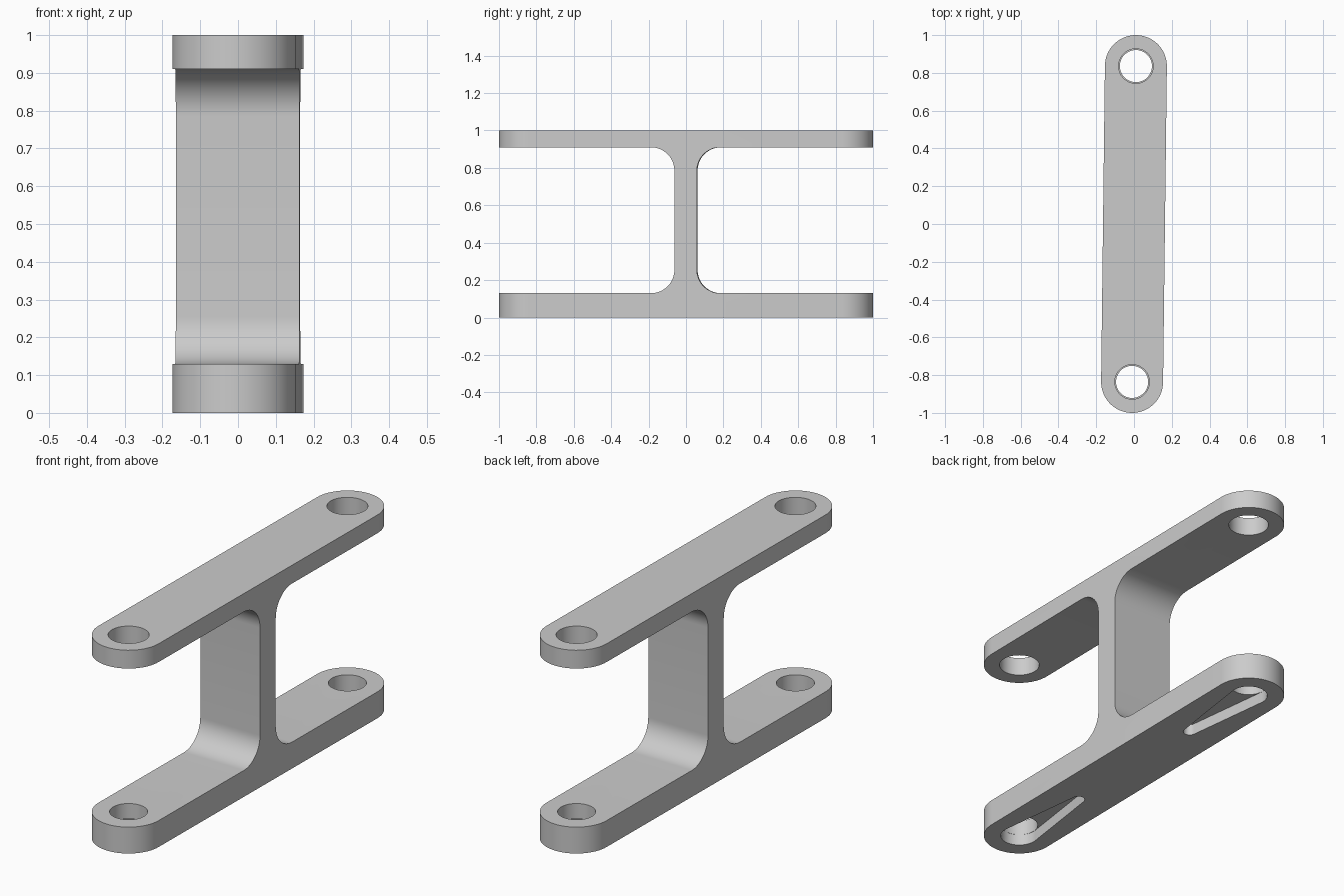
import bpy, bmesh, math
from mathutils import Matrix

cube = bpy.data.objects.get("Cube")
if cube:
    bpy.data.objects.remove(cube, do_unlink=True)

END_Y, END_R = 0.836, 0.164      # hole centres and rounded end radius
TILT = -0.012                    # slight turn of the whole bracket

grey = bpy.data.materials.new("plain grey")
grey.use_nodes = True
colour = (0.6, 0.6, 0.6, 1)
grey.diffuse_color = colour
grey.node_tree.nodes["Principled BSDF"].inputs["Base Color"].default_value = colour


def arc(cx, cy, r, start, end, steps=32):
    """Points along an arc, angles in radians."""
    angles = [start + (end - start) * i / steps for i in range(steps + 1)]
    return [(cx + r * math.cos(a), cy + r * math.sin(a)) for a in angles]


def prism(name, outline, low, high, sideways=False):
    """Extrude an outline along z, or along x when sideways (outline is y, z)."""
    bm = bmesh.new()
    place = (lambda a, b: (low, a, b)) if sideways else (lambda a, b: (a, b, low))
    face = bm.faces.new([bm.verts.new(place(a, b)) for a, b in outline])
    grown = bmesh.ops.extrude_face_region(bm, geom=[face])
    verts = [v for v in grown["geom"] if isinstance(v, bmesh.types.BMVert)]
    step = high - low
    bmesh.ops.translate(bm, verts=verts, vec=(step, 0, 0) if sideways else (0, 0, step))
    bmesh.ops.recalc_face_normals(bm, faces=bm.faces)
    mesh = bpy.data.meshes.new(name)
    bm.to_mesh(mesh)
    bm.free()
    mesh.materials.append(grey)
    obj = bpy.data.objects.new(name, mesh)
    bpy.context.collection.objects.link(obj)
    return obj


def cut(target, cutter):
    cutter.hide_render = True
    bpy.context.view_layer.objects.active = target
    mod = target.modifiers.new("cut", 'BOOLEAN')
    mod.operation = 'DIFFERENCE'
    mod.solver = 'EXACT'
    mod.object = cutter
    bpy.ops.object.modifier_apply(modifier=mod.name)
    bpy.data.objects.remove(cutter, do_unlink=True)


# Solid block with rounded ends
pi = math.pi
block = arc(0, END_Y, END_R, 0, pi) + arc(0, -END_Y, END_R, pi, 2 * pi)
bracket = prism("link_bracket", block, 0, 1)

# Side windows with filleted inner corners leave two arms and a web
WEB, FILLET, LOW, HIGH = 0.06, 0.125, 0.13, 0.91
inner = WEB + FILLET
window = ([(1.2, LOW)]
          + arc(inner, LOW + FILLET, FILLET, 1.5 * pi, pi, 16)
          + arc(inner, HIGH - FILLET, FILLET, pi, pi / 2, 16)
          + [(1.2, HIGH)])

# Recess under the lower arm: tapers from the hole to a small round tip
TIP_Y, TIP_R, HOLE_R = 0.43, 0.03, 0.086
lean = math.asin((HOLE_R - TIP_R) / TIP_Y)
recess = (arc(0, END_Y, HOLE_R, -lean, pi + lean)
          + arc(0, END_Y - TIP_Y, TIP_R, pi + lean, 2 * pi - lean, 16))

for side in (1, -1):
    cut(bracket, prism("window_cutter", [(y * side, z) for y, z in window], -0.3, 0.3, True))
    for radius, low, high in ((0.0915, 0.8, 1.1), (0.085, -0.1, 0.3)):
        hole = arc(0, END_Y * side, radius, 0, 2 * pi, 64)[:-1]
        cut(bracket, prism("hole_cutter", hole, low, high))
    cut(bracket, prism("recess_cutter", [(x, y * side) for x, y in recess], -0.1, 0.055))

# Turn slightly and shade
bracket.data.transform(Matrix.Rotation(TILT, 4, 'Z'))
bpy.ops.object.select_all(action='DESELECT')
bracket.select_set(True)
bpy.context.view_layer.objects.active = bracket
bpy.ops.object.shade_smooth_by_angle(angle=math.radians(30))
